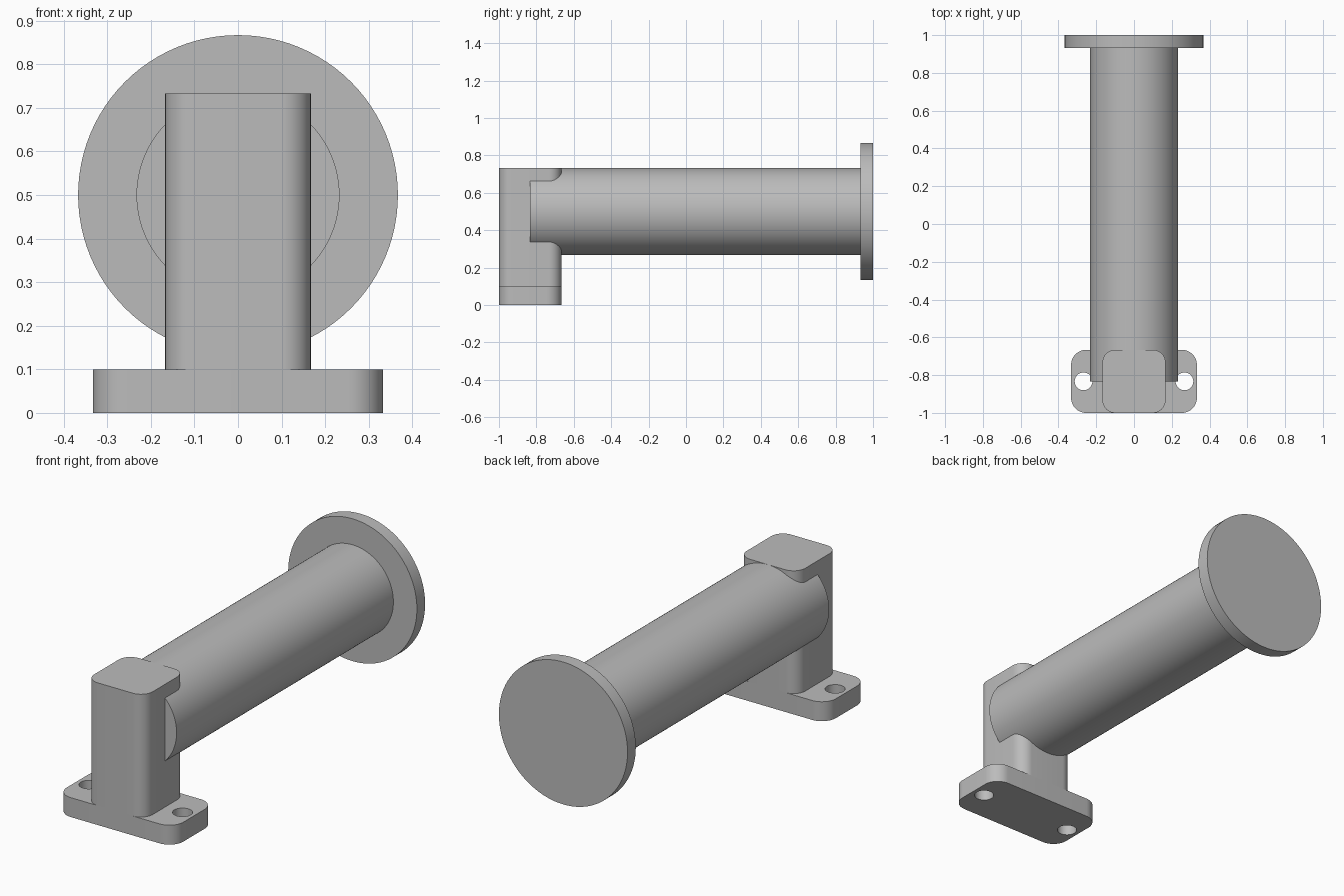
import bpy
import math
from mathutils import Vector

if "Cube" in bpy.data.objects:
    bpy.data.objects.remove(bpy.data.objects["Cube"], do_unlink=True)

GREY = (0.5, 0.5, 0.5, 1)
metal = bpy.data.materials.new("grey metal")
metal.use_nodes = True
metal.diffuse_color = GREY
metal.node_tree.nodes["Principled BSDF"].inputs["Base Color"].default_value = GREY

MOUNT_Y = -0.833   # centre line of the base and post
AXIS_Z = 0.5       # height of the bar's axis


def finish(obj, name):
    obj.name = name
    obj.data.name = name
    obj.data.materials.clear()
    obj.data.materials.append(metal)
    bpy.ops.object.shade_smooth_by_angle(angle=math.radians(30))


def arc(cx, cy, r, start, sweep, steps):
    return [Vector((cx + r * math.cos(start + sweep * i / steps),
                    cy + r * math.sin(start + sweep * i / steps), 0))
            for i in range(steps + 1)]


def rounded_rect(hx, hy, r):
    points = []
    for k, (sx, sy) in enumerate([(1, 1), (-1, 1), (-1, -1), (1, -1)]):
        points += arc(sx * (hx - r), sy * (hy - r), r, k * math.pi / 2, math.pi / 2, 12)
    return points


def extruded(name, outlines, z0, z1):
    """Solid from flat outlines; inner outlines become through holes."""
    curve = bpy.data.curves.new(name, "CURVE")
    curve.dimensions = "2D"
    curve.fill_mode = "BOTH"
    curve.extrude = (z1 - z0) / 2
    for points in outlines:
        spline = curve.splines.new("POLY")
        spline.points.add(len(points) - 1)
        for p, co in zip(spline.points, points):
            p.co = (*co, 1)
        spline.use_cyclic_u = True
    obj = bpy.data.objects.new(name, curve)
    bpy.context.collection.objects.link(obj)
    obj.location = (0, MOUNT_Y, (z0 + z1) / 2)
    bpy.ops.object.select_all(action="DESELECT")
    obj.select_set(True)
    bpy.context.view_layer.objects.active = obj
    bpy.ops.object.convert(target="MESH")
    finish(bpy.context.object, name)


def rod(name, radius, y0, y1):
    bpy.ops.mesh.primitive_cylinder_add(
        vertices=96, radius=radius, depth=y1 - y0,
        location=(0, (y0 + y1) / 2, AXIS_Z), rotation=(math.pi / 2, 0, 0))
    finish(bpy.context.object, name)


# Base plate with two screw holes
holes = [arc(s * 0.267, 0, 0.047, 0, math.tau, 40)[:-1] for s in (-1, 1)]
extruded("base_plate", [rounded_rect(0.333, 0.167, 0.08)] + holes, 0, 0.1)

# Upright post
extruded("post", [rounded_rect(0.167, 0.167, 0.067)], 0.1, 0.733)

# Horizontal bar and its end disc
rod("bar", 0.233, MOUNT_Y, 0.933)
rod("end_disc", 0.367, 0.933, 1.0)
